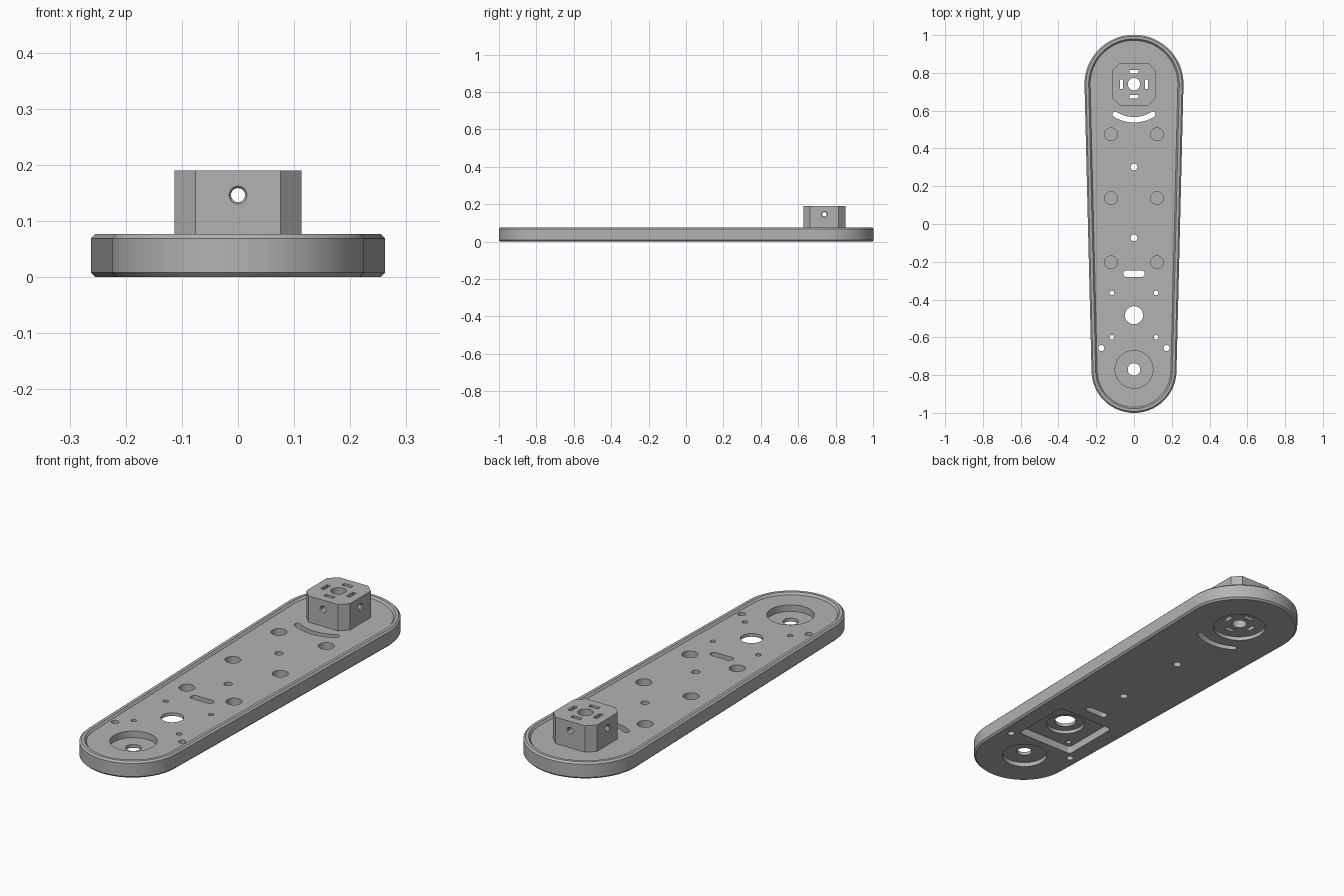
import bpy, bmesh, math
from math import sin, cos, pi

if "Cube" in bpy.data.objects:
    bpy.data.objects.remove(bpy.data.objects["Cube"])

grey = bpy.data.materials.new("plain grey")
grey.diffuse_color = (0.45, 0.45, 0.45, 1)
grey.use_nodes = True
grey.node_tree.nodes["Principled BSDF"].inputs["Base Color"].default_value = grey.diffuse_color
HUB_Y, BEARING_Y, MOTOR_Y = 0.74, -0.775, -0.483


def loft(name, rings):
    """Closed solid through equal-length rings of points."""
    bm = bmesh.new()
    loops = [[bm.verts.new(p) for p in ring] for ring in rings]
    n = len(loops[0])
    for a, b in zip(loops, loops[1:]):
        for i in range(n):
            j = (i + 1) % n
            bm.faces.new((a[i], a[j], b[j], b[i]))
    bm.faces.new(loops[0][::-1])
    bm.faces.new(loops[-1])
    bmesh.ops.recalc_face_normals(bm, faces=bm.faces)
    me = bpy.data.meshes.new(name)
    bm.to_mesh(me)
    bm.free()
    ob = bpy.data.objects.new(name, me)
    bpy.context.collection.objects.link(ob)
    return ob


def prism(pts, z0, z1):
    return loft("cutter", [[(x, y, z) for x, y in pts] for z in (z0, z1)])


def circle(x, y, r, n=40):
    return [(x + r * cos(2 * pi * i / n), y + r * sin(2 * pi * i / n)) for i in range(n)]


def round_box(x, y, hx, hy, r, n=8):
    pts = []
    for k, (sx, sy) in enumerate([(1, 1), (-1, 1), (-1, -1), (1, -1)]):
        for i in range(n + 1):
            a = (k + i / n) * pi / 2
            pts.append((x + sx * (hx - r) + r * cos(a), y + sy * (hy - r) + r * sin(a)))
    return pts


def arc_slot(x, y, radius, half_width, half_angle, n=20):
    def at(a, r):
        return (x + r * sin(a), y - r * cos(a))
    steps = [half_angle * (2 * i / n - 1) for i in range(n + 1)]
    pts = [at(a, radius + half_width) for a in steps]
    for side in (1, -1):
        cx, cy = at(side * half_angle, radius)
        base = half_angle - pi / 2 if side == 1 else -half_angle + pi / 2
        for i in range(1, 8):
            t = base + pi * i / 8
            pts.append((cx + half_width * cos(t), cy + half_width * sin(t)))
        if side == 1:
            pts += [at(a, radius - half_width) for a in reversed(steps)]
    return pts


def cut(targets, cutter):
    for ob in targets:
        mod = ob.modifiers.new("cut", 'BOOLEAN')
        mod.operation, mod.solver, mod.object = 'DIFFERENCE', 'EXACT', cutter
        bpy.context.view_layer.objects.active = ob
        bpy.ops.object.modifier_apply(modifier=mod.name)
    bpy.data.objects.remove(cutter)


def outline(off, z, n=48):
    """Tapered rounded outline of the arm, moved inward by off."""
    big, small = 0.262, 0.225
    tilt = math.asin((big - small) / (HUB_Y - BEARING_Y))
    pts = []
    for cy, r, start, span in ((HUB_Y, big, -tilt, pi + 2 * tilt),
                               (BEARING_Y, small, pi + tilt, pi - 2 * tilt)):
        for i in range(n + 1):
            a = start + span * i / n
            pts.append(((r - off) * cos(a), cy + (r - off) * sin(a), z))
    return pts


# Arm plate with chamfered edges and a raised rim
plate = loft("arm_plate", [outline(o, z) for o, z in
             ((0.008, 0), (0, 0.008), (0, 0.069), (0.008, 0.077), (0.022, 0.077), (0.03, 0.067))])

# Octagonal hub
w, c = 0.113, 0.076
octagon = [(w, -c), (w, c), (c, w), (-c, w), (-w, c), (-w, -c), (-c, -w), (c, -w)]
hub = loft("hub_block", [[(x, HUB_Y + y, z) for x, y in octagon] for z in (0.06, 0.19)])

# Hub bore and nut slots run through both parts
both = [plate, hub]
cut(both, prism(circle(0, HUB_Y, 0.033), -0.1, 0.3))
for s in (-1, 1):
    cut(both, prism(round_box(0, HUB_Y + s * 0.066, 0.024, 0.009, 0.001, 1), -0.1, 0.3))
    cut(both, prism(round_box(s * 0.066, HUB_Y, 0.009, 0.024, 0.001, 1), -0.1, 0.3))

# Countersunk set screw holes across the hub
profile = [(-0.2, 0.1), (-0.113, 0.016), (-0.108, 0.0125),
           (0.108, 0.0125), (0.113, 0.016), (0.2, 0.1)]
profile[0], profile[-1] = (-0.12, 0.0209), (0.12, 0.0209)
cut([hub], loft("cutter", [[(x, HUB_Y + d, 0.146 + z) for x, z in circle(0, 0, r, 24)]
                           for d, r in profile]))
cut([hub], loft("cutter", [[(d, HUB_Y + y, 0.146 + z) for y, z in circle(0, 0, r, 24)]
                           for d, r in profile]))

# Through holes in the plate: x, y, radius
holes = [(0, 0.302, 0.018), (0, -0.073, 0.018), (0, MOTOR_Y, 0.048), (0, -0.77, 0.033)]
for s in (-1, 1):
    holes += [(s * 0.117, -0.365, 0.012), (s * 0.117, -0.6, 0.012), (s * 0.173, -0.657, 0.016)]
for x, y, r in holes:
    cut([plate], prism(circle(x, y, r), -0.1, 0.2))

# Slots
cut([plate], prism(arc_slot(0, HUB_Y, 0.188, 0.0145, math.radians(32)), -0.1, 0.2))
cut([plate], prism(round_box(0, -0.263, 0.057, 0.017, 0.0165), -0.1, 0.2))

# Blind holes in the top
for s in (-1, 1):
    for y in (0.475, 0.137, -0.203):
        cut([plate], prism(circle(s * 0.122, y, 0.034), 0.032, 0.2))

# Bearing seat, motor pocket and hub recess
cut([plate], prism(circle(0, -0.77, 0.1, 64), 0.036, 0.2))
cut([plate], prism(circle(0, -0.77, 0.1, 64), -0.1, 0.02))
cut([plate], prism(circle(0, HUB_Y, 0.117, 64), -0.1, 0.018))
cut([plate], prism(round_box(0, MOTOR_Y, 0.148, 0.145, 0.015), -0.1, 0.036))
cut([plate], prism(circle(0, MOTOR_Y, 0.085, 64), -0.1, 0.052))

# Finish
for ob in both:
    ob.data.materials.clear()
    ob.data.materials.append(grey)
    for p in ob.data.polygons:
        p.material_index = 0
    bpy.ops.object.select_all(action='DESELECT')
    ob.select_set(True)
    bpy.context.view_layer.objects.active = ob
    bpy.ops.object.shade_smooth_by_angle(angle=math.radians(30))
